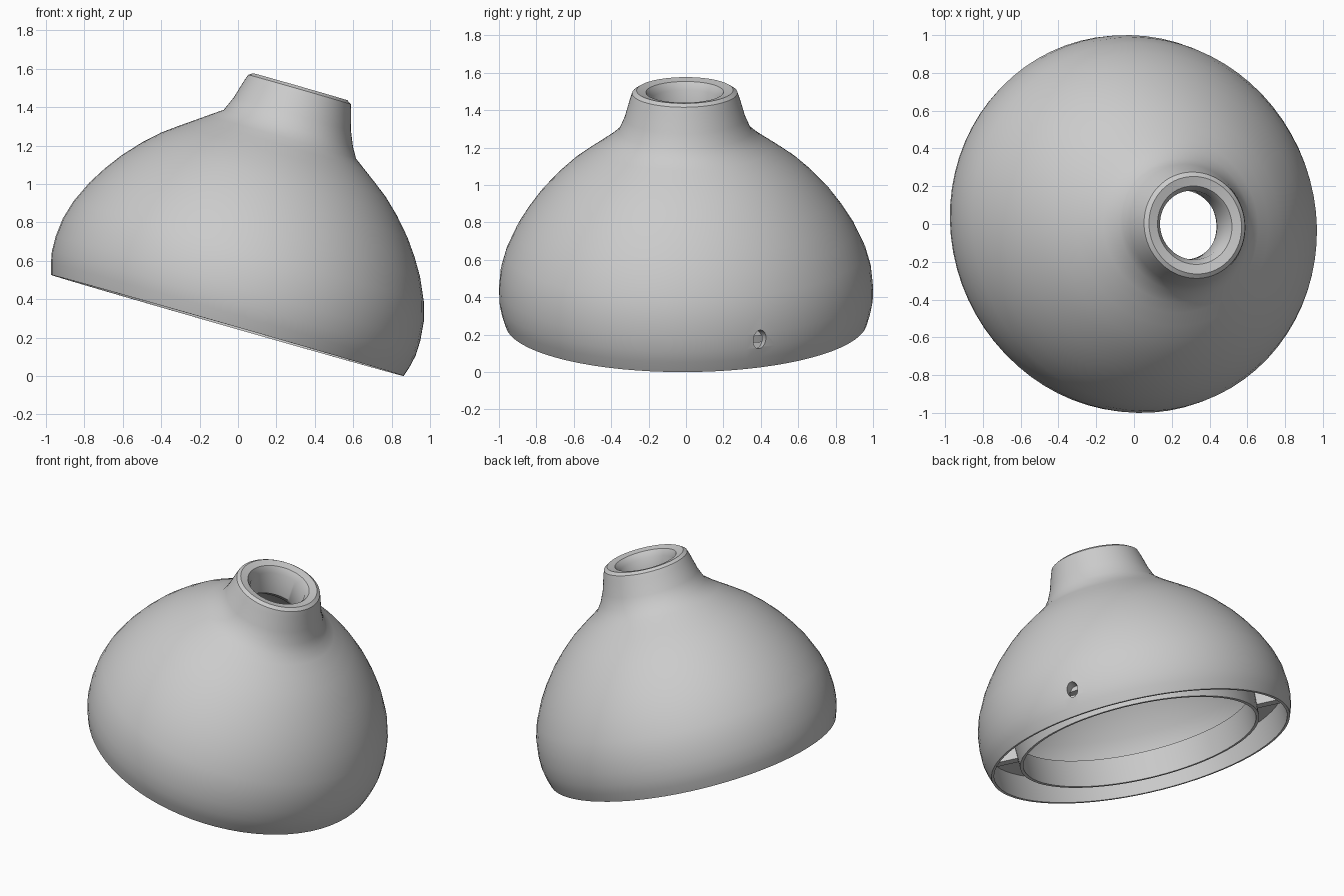
import bpy, bmesh, math
from mathutils import Matrix, Vector

if "Cube" in bpy.data.objects:
    bpy.data.objects.remove(bpy.data.objects["Cube"])

TILT = math.radians(16)
# slight diagonal stretch seen from the top
SKEW = Matrix(((1, -0.02, 0, 0), (-0.02, 1, 0, 0), (0, 0, 1, 0), (0, 0, 0, 1)))
# dome axis leans toward +x, centred on the rim plane; slightly wider in y
FRAME = (SKEW @ Matrix.Translation((-0.055, 0, 0.263)) @ Matrix.Rotation(TILT, 4, 'Y')
         @ Matrix.Diagonal(Vector((1, 1.012, 1, 1))))


def finish(name, bm, matrix):
    bmesh.ops.recalc_face_normals(bm, faces=bm.faces)
    mesh = bpy.data.meshes.new(name)
    bm.to_mesh(mesh)
    bm.free()
    mesh.transform(matrix)
    obj = bpy.data.objects.new(name, mesh)
    bpy.context.collection.objects.link(obj)
    return obj


def lathe(name, profile, steps=72):
    # revolve a closed (radius, height) outline; the neck sits slightly off axis
    bm = bmesh.new()
    rings = []
    for i in range(steps):
        a = 2 * math.pi * i / steps
        rings.append([bm.verts.new((r * math.cos(a) + (0.022 if h > 1.06 else 0),
                                    r * math.sin(a), h)) for r, h in profile])
    n = len(profile)
    for i in range(steps):
        p, q = rings[i], rings[(i + 1) % steps]
        for k in range(n):
            m = (k + 1) % n
            bm.faces.new((p[k], q[k], q[m], p[m]))
    return finish(name, bm, FRAME)


# outer skin from rim to neck
outer = [(0.955, 0), (0.974, 0.06), (0.986, 0.12), (0.988, 0.2), (0.978, 0.3), (0.95, 0.4),
         (0.895, 0.52), (0.84, 0.61), (0.775, 0.7), (0.69, 0.795), (0.61, 0.87), (0.53, 0.93),
         (0.46, 0.98), (0.405, 1.02), (0.35, 1.075), (0.318, 1.15), (0.29, 1.25),
         (0.278, 1.285), (0.255, 1.3)]
# neck bore
bore = [(0.205, 1.29), (0.18, 1.25), (0.18, 1.09), (0.21, 1.05)]
# inner skin down to the groove floor
inner = [(0.38, 0.97), (0.5, 0.885), (0.62, 0.78), (0.73, 0.66), (0.83, 0.50), (0.89, 0.38),
         (0.925, 0.28), (0.93, 0.21), (0.745, 0.21)]
# inner ring and the groove between it and the rim
groove = [(0.745, 0.03), (0.765, 0.03), (0.77, 0.17), (0.942, 0.17), (0.938, 0.0)]
dome = lathe("dome_shell", outer + bore + inner + groove)

# small hole through the wall near the rim
bm = bmesh.new()
bmesh.ops.create_cone(bm, cap_ends=True, segments=16, radius1=0.05, radius2=0.05, depth=0.13)
place = (Matrix.Translation((0.86, 0.4, 0.175)) @ Matrix.Rotation(math.radians(25), 4, 'Z')
         @ Matrix.Rotation(math.pi / 2, 4, 'Y') @ Matrix.Diagonal(Vector((1, 0.75, 1, 1))))
cutter = finish("hole_cutter", bm, place)
cutter.hide_render = True
cut = dome.modifiers.new("wall_hole", 'BOOLEAN')
cut.object = cutter
cut.operation = 'DIFFERENCE'
cut.solver = 'EXACT'

bpy.context.view_layer.objects.active = dome
dome.select_set(True)
bpy.ops.object.modifier_apply(modifier=cut.name)
bpy.data.objects.remove(cutter)
bpy.ops.object.shade_smooth_by_angle(angle=math.radians(35))

# pair of small webs bridging the groove
for i, deg in enumerate((135, -45)):
    bm = bmesh.new()
    bmesh.ops.create_cube(bm, size=1, matrix=Matrix.Diagonal(Vector((0.18, 0.08, 0.09, 1))))
    spin = Matrix.Rotation(math.radians(deg), 4, 'Z') @ Matrix.Translation((0.855, 0, 0.135))
    finish(f"groove_web_{i + 1}", bm, FRAME @ spin)
